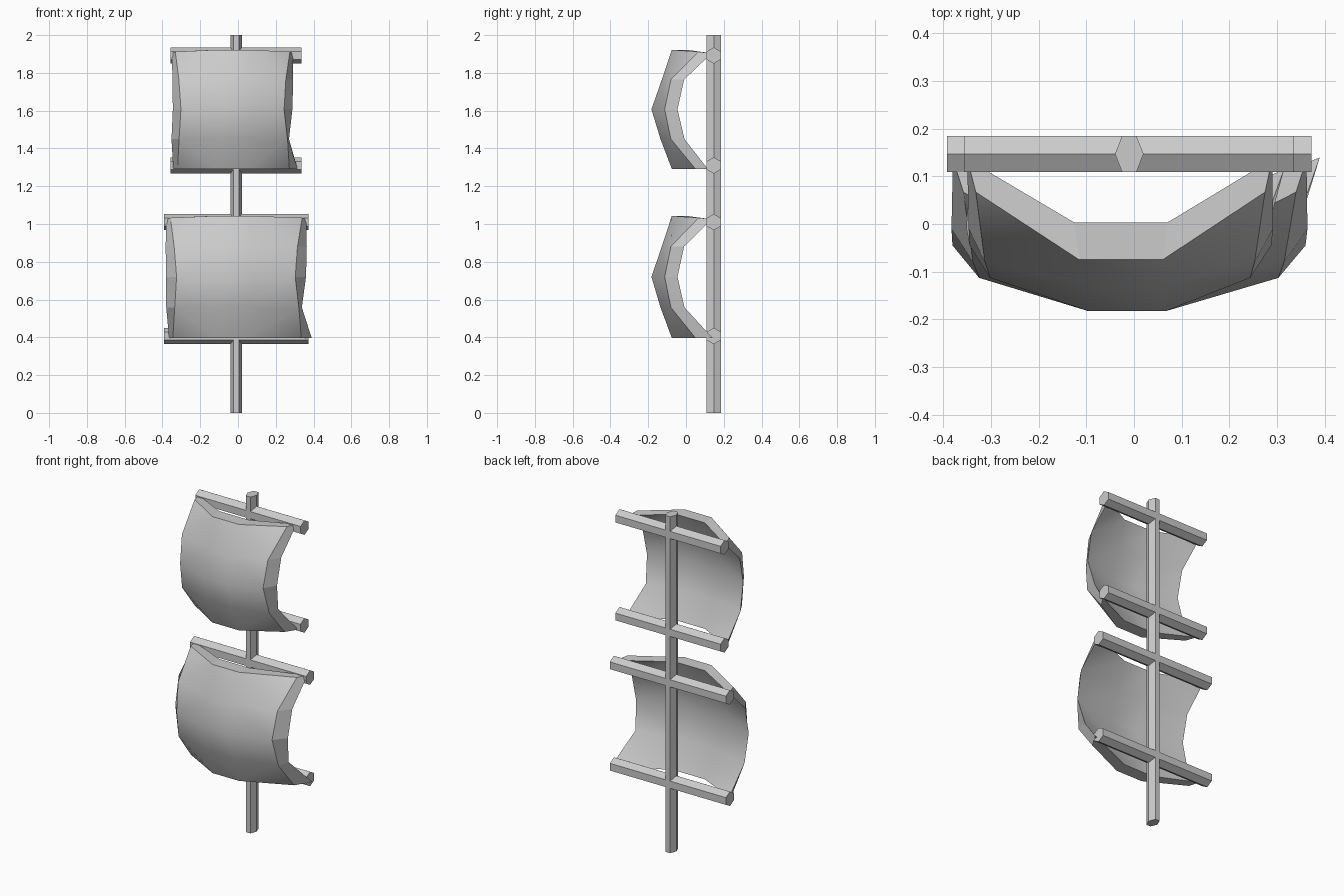
import bpy, math

if "Cube" in bpy.data.objects:
    bpy.data.objects.remove(bpy.data.objects["Cube"])

MX, MY = -0.01, 0.147  # mast axis


def mesh_object(name, verts, faces):
    me = bpy.data.meshes.new(name)
    me.from_pydata(verts, [], faces)
    ob = bpy.data.objects.new(name, me)
    bpy.context.collection.objects.link(ob)
    bpy.ops.object.select_all(action='DESELECT')
    ob.select_set(True)
    bpy.context.view_layer.objects.active = ob
    bpy.ops.object.mode_set(mode='EDIT')
    bpy.ops.mesh.select_all(action='SELECT')
    bpy.ops.mesh.normals_make_consistent(inside=False)
    bpy.ops.object.mode_set(mode='OBJECT')
    return ob


def hex_bar(name, place, start, end, point_radius, flat_half):
    """Six-sided bar; place(u, v, t) maps section and length to xyz."""
    section = [(point_radius * math.cos(i * math.pi / 3),
                flat_half * math.sin(i * math.pi / 3) / math.sin(math.pi / 3))
               for i in range(6)]
    verts = [place(u, v, t) for t in (start, end) for u, v in section]
    faces = [(i, (i + 1) % 6, 6 + (i + 1) % 6, 6 + i) for i in range(6)]
    faces += [tuple(range(6)), tuple(range(6, 12))]
    return mesh_object(name, verts, faces)


# Mast
hex_bar("mast", lambda u, v, t: (MX + u, MY + v, t), 0, 2, 0.03, 0.038)

# Yards: height and x range
for name, z, x0, x1 in (("upper_sail_top_yard", 1.892, -0.357, 0.335),
                        ("upper_sail_bottom_yard", 1.31, -0.357, 0.335),
                        ("lower_sail_top_yard", 1.01, -0.392, 0.372),
                        ("lower_sail_bottom_yard", 0.407, -0.392, 0.372)):
    hex_bar(name, lambda u, v, t, z=z: (t, MY + v, z + u), x0, x1, 0.043, 0.038)

# Billow depth per row, top to bottom
CENTRE_Y = (-0.075, -0.128, -0.183, -0.135, -0.075)
EDGE_Y = (0.067, -0.08, -0.113, -0.08, 0.05)
BACK_CENTRE_Y = (0.003, -0.05, -0.104, -0.057, 0.003)
BACK_EDGE_Y = (0.136, -0.01, -0.045, -0.008, 0.115)
INNER_LEFT = (-0.115, -0.103, -0.095, -0.103, -0.115)
INNER_RIGHT = (0.06, 0.063, 0.066, 0.063, 0.06)


def sail(name, top, bottom, front_l, front_r, back_l, back_r, back_corner_y):
    verts = []
    for back in (False, True):
        cy, ey = (BACK_CENTRE_Y, BACK_EDGE_Y) if back else (CENTRE_Y, EDGE_Y)
        left, right = (back_l, back_r) if back else (front_l, front_r)
        widen = 0.01 if back else 0
        for r in range(5):
            z = top + (bottom - top) * r / 4
            ze = z - (0.018 if back else 0.01) if r == 0 else z
            yr = back_corner_y if back and r == 4 else ey[r]
            verts += [(left[r], ey[r], ze), (INNER_LEFT[r] - widen, cy[r], z),
                      (INNER_RIGHT[r] + widen, cy[r], z), (right[r], yr, ze)]
    faces = []
    for o in (0, 20):
        for r in range(4):
            for c in range(3):
                a = o + r * 4 + c
                b, d, e = a + 1, a + 4, a + 5
                if c == 1:
                    faces.append((a, b, e, d))
                elif (c == 0) == (r < 2):  # split so the cloth bulges forward
                    faces += [(a, b, d), (b, e, d)]
                else:
                    faces += [(a, b, e), (a, e, d)]
    # Rim joining the front and back skins
    loop = [0, 1, 2, 3, 7, 11, 15, 19, 18, 17, 16, 12, 8, 4]
    rim = list(zip(loop, loop[1:] + loop[:1]))
    faces += [(a, b, b + 20, a + 20) for a, b in rim]
    me = mesh_object(name, verts, faces).data
    # Smooth skins with a crisp rim
    for p in me.polygons:
        p.use_smooth = len({v < 20 for v in p.vertices}) == 1
    sharp = {frozenset((a + o, b + o)) for a, b in rim for o in (0, 20)}
    for e in me.edges:
        e.use_edge_sharp = frozenset(e.vertices) in sharp


sail("upper_sail", 1.922, 1.292,
     (-0.332, -0.313, -0.302, -0.312, -0.32), (0.275, 0.253, 0.244, 0.262, 0.272),
     (-0.35, -0.347, -0.345, -0.352, -0.343), (0.29, 0.292, 0.288, 0.27, 0.315),
     0.115)
sail("lower_sail", 1.043, 0.397,
     (-0.358, -0.338, -0.325, -0.335, -0.345), (0.34, 0.315, 0.303, 0.322, 0.335),
     (-0.38, -0.383, -0.381, -0.38, -0.365), (0.362, 0.364, 0.36, 0.338, 0.39),
     0.14)
